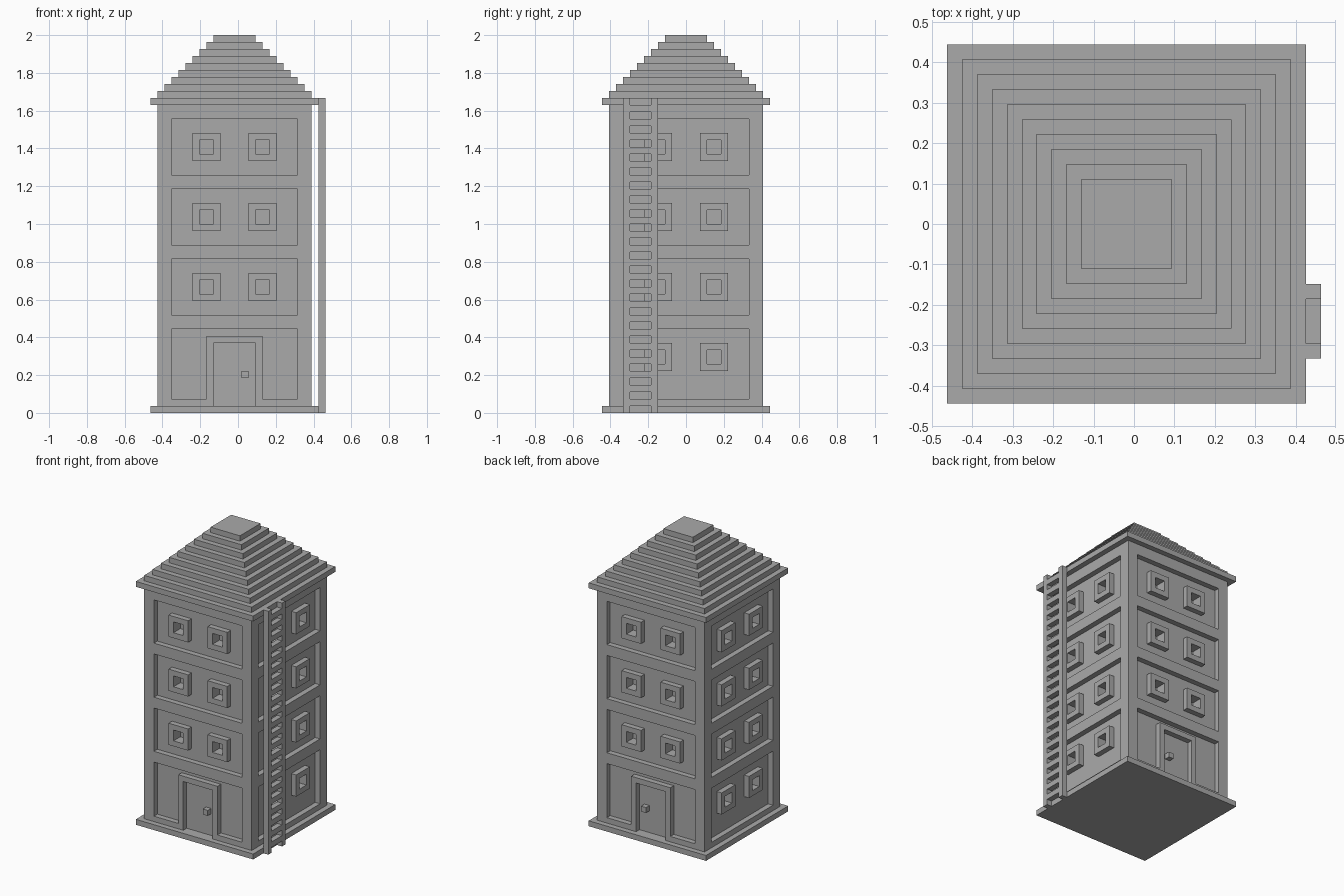
import bpy, bmesh
from mathutils import Vector

if "Cube" in bpy.data.objects:
    bpy.data.objects.remove(bpy.data.objects["Cube"])

U = 2 / 54          # one block
CX = -0.5           # tower axis in blocks; the ladder takes the extra block on the right

stone = bpy.data.materials.new("stone_grey")
stone.diffuse_color = (0.4, 0.4, 0.4, 1)
stone.use_nodes = True
stone.node_tree.nodes["Principled BSDF"].inputs["Base Color"].default_value = stone.diffuse_color


def finish(name, bm):
    bmesh.ops.recalc_face_normals(bm, faces=bm.faces[:])
    mesh = bpy.data.meshes.new(name)
    bm.to_mesh(mesh)
    bm.free()
    mesh.materials.append(stone)
    ob = bpy.data.objects.new(name, mesh)
    bpy.context.scene.collection.objects.link(ob)
    return ob


def boxes(name, corner_pairs):
    """One object made of boxes, each given by two opposite corners in blocks."""
    bm = bmesh.new()
    for p, q in corner_pairs:
        p, q = Vector(p), Vector(q)
        size, mid = q - p, (p + q) / 2
        vs = bmesh.ops.create_cube(bm, size=1)["verts"]
        for v in vs:
            v.co = Vector([v.co[i] * abs(size[i]) + mid[i] for i in range(3)])
            v.co.x += CX
            v.co *= U
    return finish(name, bm)


def on_side(side, a0, a1, d0, d1, z0, z1):
    """Box on a facade: a runs along it, d is the distance out from the axis."""
    place = {"front": lambda a, d, z: (a, -d, z), "back": lambda a, d, z: (a, d, z),
             "right": lambda a, d, z: (d, a, z), "left": lambda a, d, z: (-d, a, z)}[side]
    return place(a0, d0, z0), place(a1, d1, z1)


def frame(side, a0, a1, z0, z1, sill=True):
    """One-block-wide border standing in the recess, flush with the wall."""
    low = z0 + 1 if sill else z0
    parts = [(a0, a0 + 1, low, z1 - 1), (a1 - 1, a1, low, z1 - 1), (a0, a1, z1 - 1, z1)]
    if sill:
        parts.append((a0, a1, z0, z0 + 1))
    return [on_side(side, l, r, 10, 11, b, t) for l, r, b, t in parts]


# Facade layout: recessed panels, windows and doors
panels, holes, doors = [], [], []
for side in ("front", "back", "right", "left"):
    has_door = side in ("front", "back")
    frames = []
    for floor in range(4):
        top = 12 + 10 * floor
        panels.append(on_side(side, -9, 9, 10, 13, 2 if floor == 0 else top - 8, top))
        if floor == 0 and has_door:
            continue
        for a in (-6, 2):
            frames += frame(side, a, a + 4, top - 6, top - 2)
            holes.append(on_side(side, a + 1, a + 3, 9, 13, top - 5, top - 3))
    boxes(side + "_window_frames", frames)
    if has_door:
        doors.append(on_side(side, -3, 3, 10, 13, 0, 10))
        boxes(side + "_door_frame", frame(side, -4, 4, 2, 11, sill=False))
        boxes(side + "_door_knob", [on_side(side, 1, 2, 10, 11, 5, 6)])

# Tower walls with the recesses cut in
walls = boxes("walls", [((-11, -11, 1), (11, 11, 44))])
cutters = []
for name, cut in (("panel_cutter", panels), ("window_cutter", holes), ("door_cutter", doors)):
    c = boxes(name, cut)
    c.hide_render = True
    cutters.append(c)
    m = walls.modifiers.new(name, "BOOLEAN")
    m.operation, m.solver, m.object = "DIFFERENCE", "EXACT", c
bpy.context.view_layer.update()
cut_mesh = bpy.data.meshes.new_from_object(walls.evaluated_get(bpy.context.evaluated_depsgraph_get()))
walls.modifiers.clear()
walls.data = cut_mesh
for c in cutters:
    bpy.data.objects.remove(c)

# Base slab
boxes("base_slab", [((-12, -12, 0), (12, 12, 1))])

# Stepped roof: square rings joined from the eaves to the flat top
bm = bmesh.new()
rings = []
for i in range(10):
    h = 12 - i
    if i > 0:
        h = 12 - i
    for z in (44 + i, 45 + i):
        rings.append([bm.verts.new(((x * h + CX) * U, y * h * U, z * U))
                      for x, y in ((-1, -1), (1, -1), (1, 1), (-1, 1))])
for lo, hi in zip(rings, rings[1:]):
    for k in range(4):
        n = (k + 1) % 4
        bm.faces.new((lo[k], lo[n], hi[n], hi[k]))
bm.faces.new(rings[0][::-1])
bm.faces.new(rings[-1])
finish("stepped_roof", bm)

# Ladder on the right side
boxes("ladder_rails", [((12, y, 0), (13, y + 1, 45)) for y in (-9, -5)])
boxes("ladder_rungs", [((12, -8, z), (13, -5, z + 1)) for z in range(1, 44, 2)])
